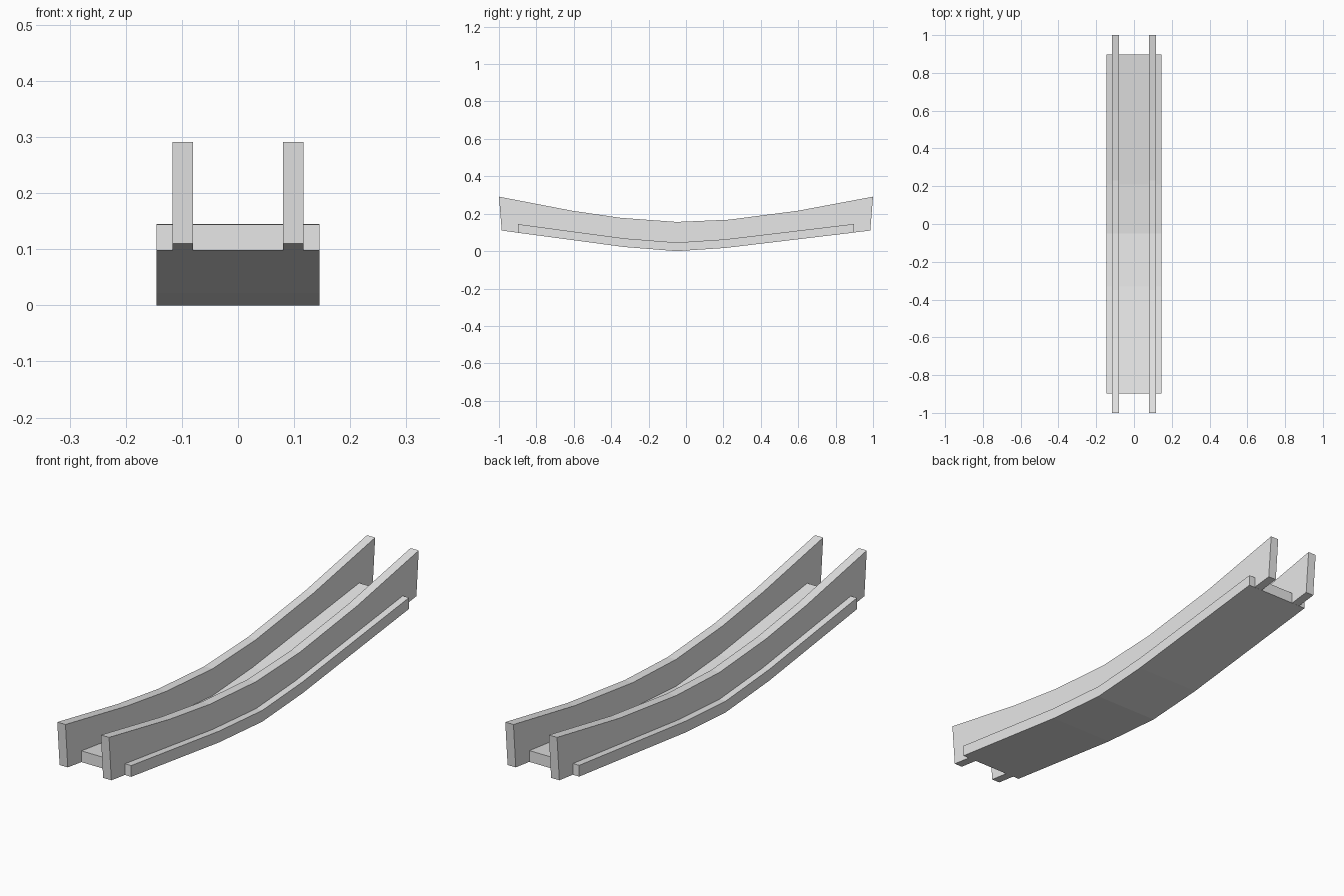
import bpy
import bmesh

old = bpy.data.objects.get("Cube")
if old:
    bpy.data.objects.remove(old, do_unlink=True)

grey = bpy.data.materials.new("light_grey")
grey.use_nodes = True
colour = (0.8, 0.8, 0.8, 1)
grey.diffuse_color = colour
grey.node_tree.nodes["Principled BSDF"].inputs["Base Color"].default_value = colour


def extrude_profile(name, profile, x0, x1):
    """Sweep a closed side profile of (y, z) points across from x0 to x1."""
    bm = bmesh.new()
    face = bm.faces.new([bm.verts.new((x0, y, z)) for y, z in profile])
    result = bmesh.ops.extrude_face_region(bm, geom=[face])
    moved = [v for v in result["geom"] if isinstance(v, bmesh.types.BMVert)]
    bmesh.ops.translate(bm, vec=(x1 - x0, 0, 0), verts=moved)
    bmesh.ops.recalc_face_normals(bm, faces=bm.faces)
    mesh = bpy.data.meshes.new(name)
    bm.to_mesh(mesh)
    bm.free()
    mesh.materials.append(grey)
    obj = bpy.data.objects.new(name, mesh)
    bpy.context.collection.objects.link(obj)
    return obj


# Sagging underside shared by the deck and the rails
sag = [(-0.33, 0.022), (-0.05, 0.0), (0.21, 0.017)]

# Deck: a thin slab following the sag
deck_bottom = [(-0.897, 0.098)] + sag + [(0.897, 0.099)]
deck_top = [(y, z + 0.046) for y, z in deck_bottom]
extrude_profile("deck", deck_bottom + deck_top[::-1], -0.145, 0.145)

# Side rails: tall curved boards with slightly splayed ends
rail_bottom = [(-0.985, 0.11)] + sag + [(0.985, 0.11)]
rail_top = [(-1, 0.291), (-0.61, 0.216), (-0.35, 0.178), (-0.05, 0.156),
            (0.23, 0.168), (0.6, 0.216), (1, 0.291)]
for name, side in (("left_rail", 1), ("right_rail", -1)):
    extrude_profile(name, rail_bottom + rail_top[::-1], side * 0.08, side * 0.117)
